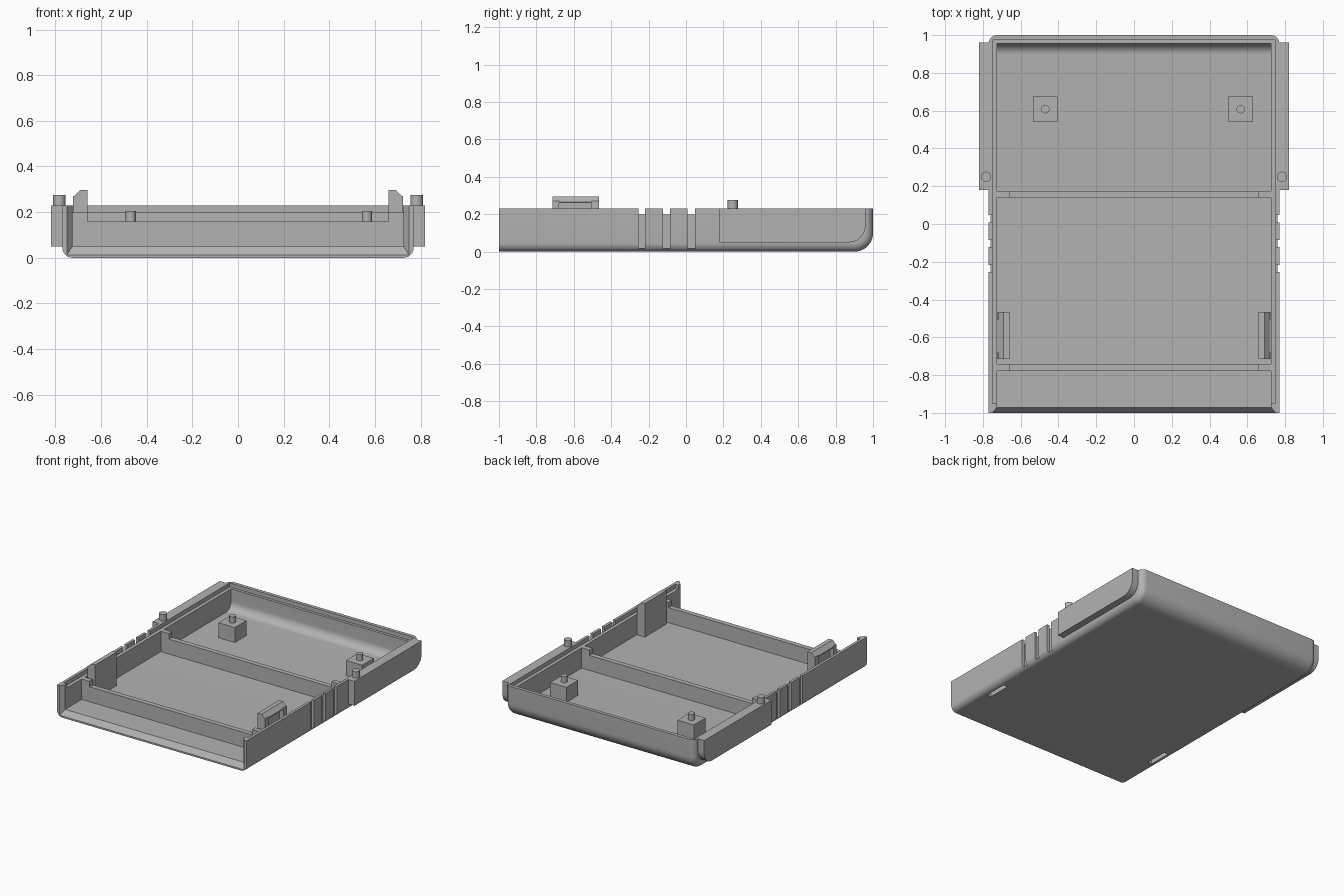
import bpy, bmesh, math

if "Cube" in bpy.data.objects:
    bpy.data.objects.remove(bpy.data.objects["Cube"], do_unlink=True)

grey = bpy.data.materials.new("plain grey")
grey.use_nodes = True
grey.diffuse_color = (0.45, 0.45, 0.45, 1)
grey.node_tree.nodes["Principled BSDF"].inputs["Base Color"].default_value = (0.45, 0.45, 0.45, 1)


def finish(name, bm):
    bmesh.ops.recalc_face_normals(bm, faces=bm.faces[:])
    mesh = bpy.data.meshes.new(name)
    bm.to_mesh(mesh)
    bm.free()
    mesh.materials.append(grey)
    ob = bpy.data.objects.new(name, mesh)
    bpy.context.collection.objects.link(ob)
    return ob


def hull(name, points):
    """Convex solid around a few points."""
    bm = bmesh.new()
    for p in points:
        bm.verts.new(p)
    bmesh.ops.convex_hull(bm, input=bm.verts[:])
    bmesh.ops.dissolve_limit(bm, angle_limit=0.01, verts=bm.verts[:], edges=bm.edges[:])
    return finish(name, bm)


def box(name, x0, x1, y0, y1, z0, z1):
    return hull(name, [(x, y, z) for x in (x0, x1) for y in (y0, y1) for z in (z0, z1)])


def cylinder(name, x, y, r, z0, z1):
    bm = bmesh.new()
    bmesh.ops.create_cone(bm, cap_ends=True, segments=32, radius1=r, radius2=r, depth=z1 - z0)
    bmesh.ops.translate(bm, verts=bm.verts[:], vec=(x, y, (z0 + z1) / 2))
    return smooth(finish(name, bm))


def scoop(name, x0, x1, y0, y1, z0, z1, r, side_r=0):
    """Block with a rounded lower back edge and optionally rounded side outlines."""
    bm = bmesh.new()
    outline = [(y0, z1), (y0, z0)]
    for i in range(13):
        a = math.pi / 2 * i / 12
        outline.append((y1 - r + r * math.sin(a), z0 + r - r * math.cos(a)))
    outline.append((y1, z1))
    cap = bm.faces.new([bm.verts.new((x0, y, z)) for y, z in outline])
    ext = bmesh.ops.extrude_face_region(bm, geom=[cap])
    moved = [g for g in ext["geom"] if isinstance(g, bmesh.types.BMVert)]
    bmesh.ops.translate(bm, verts=moved, vec=(x1 - x0, 0, 0))
    if side_r:
        edges = []
        for e in bm.edges:
            a, b = (v.co for v in e.verts)
            along_side = abs(a.x - b.x) < 1e-5
            top = min(a.z, b.z) > z1 - 1e-5
            front = max(a.y, b.y) < y0 + 1e-5
            if along_side and not top and not front:
                edges.append(e)
        bmesh.ops.bevel(bm, geom=edges, offset=side_r, segments=6, profile=0.5,
                        affect='EDGES', clamp_overlap=False)
    return finish(name, bm)


def smooth(ob):
    bpy.ops.object.select_all(action='DESELECT')
    ob.select_set(True)
    bpy.context.view_layer.objects.active = ob
    bpy.ops.object.shade_smooth_by_angle(angle=math.radians(30))
    return ob


def cut(ob, cutters):
    bpy.context.view_layer.objects.active = ob
    for c in cutters:
        mod = ob.modifiers.new("cut", 'BOOLEAN')
        mod.operation, mod.solver, mod.object = 'DIFFERENCE', 'EXACT', c
        bpy.ops.object.modifier_apply(modifier=mod.name)
    for c in cutters:
        bpy.data.objects.remove(c, do_unlink=True)


# Tray shell: open at the front and the top
shell = scoop("tray_shell", -0.77, 0.77, -1, 1, 0, 0.23, 0.1, 0.045)
cutters = [
    scoop("cavity_cutter", -0.725, 0.725, -1.1, 0.955, 0.05, 0.3, 0.06),
    box("rim_cutter", -0.75, 0.75, -0.95, 0.975, 0.2, 0.31),
    # Flared front mouth
    hull("mouth_cutter", [(s * x, y, z) for s in (-1, 1)
                          for x, y, low in ((0.717, -0.96, 0.063), (0.754, -1.005, 0.006))
                          for z in (low, 0.32)]),
]
for s in (-1, 1):
    # Grip grooves and the floor slots under the clips
    for y0, y1 in ((-0.255, -0.218), (-0.123, -0.086), (0.007, 0.048)):
        cutters.append(box("groove_cutter", s * 0.75, s * 0.8, y0, y1, 0.016, 0.33))
    cutters.append(box("slot_cutter", s * 0.69, s * 0.724, -0.68, -0.505, -0.05, 0.1))
cut(shell, cutters)
smooth(shell)

# Cross ribs with raised ends
for name, y0, y1 in (("front_rib", -0.778, -0.742), ("middle_rib", 0.14, 0.176)):
    box(name, -0.727, 0.727, y0, y1, 0.045, 0.16)
    for s in (-1, 1):
        box(name + "_end", s * 0.66, s * 0.727, y0, y1, 0.155, 0.2)

# Mounting posts
for x in (-0.47, 0.565):
    box("post_block", x - 0.066, x + 0.066, 0.54, 0.675, 0.045, 0.16)
    cylinder("post_pin", x, 0.608, 0.022, 0.155, 0.205)

for s, side in ((-1, "right"), (1, "left")):
    # Side rails with locating pegs
    lo, hi = sorted((s * 0.755, s * 0.82))
    smooth(scoop(side + "_rail", lo, hi, 0.18, 0.96, 0.05, 0.23, 0.09))
    cylinder(side + "_rail_peg", s * 0.783, 0.25, 0.027, 0.225, 0.276)

    # Snap clip: upright, two cheeks and a sloped hook
    box(side + "_clip_upright", s * 0.66, s * 0.692, -0.715, -0.465, 0.045, 0.27)
    for y0, y1 in ((-0.715, -0.68), (-0.505, -0.465)):
        box(side + "_clip_cheek", s * 0.69, s * 0.722, y0, y1, 0.045, 0.27)
    hull(side + "_clip_hook", [(s * x, y, z) for y in (-0.715, -0.465) for x, z in
                               ((0.66, 0.26), (0.66, 0.296), (0.692, 0.296),
                                (0.722, 0.266), (0.722, 0.26))])
